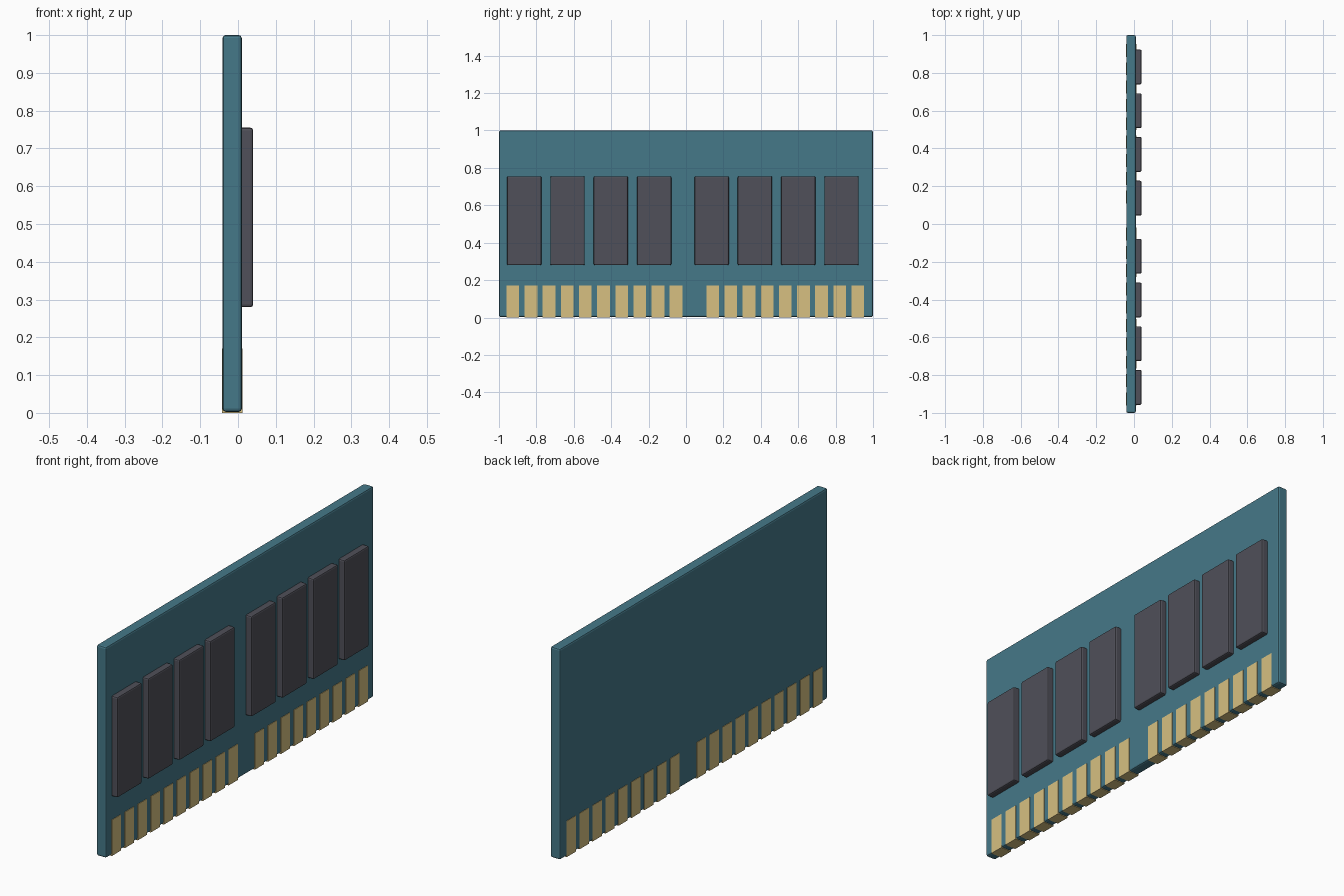
import bpy

if "Cube" in bpy.data.objects:
    bpy.data.objects.remove(bpy.data.objects["Cube"])


def material(name, color):
    m = bpy.data.materials.new(name)
    m.diffuse_color = color
    m.use_nodes = True
    m.node_tree.nodes["Principled BSDF"].inputs["Base Color"].default_value = m.diffuse_color
    return m


GREEN = material("board_teal", (0.06, 0.19, 0.25, 1))
DARK = material("chip_dark", (0.08, 0.08, 0.10, 1))
GOLD = material("contact_gold", (0.68, 0.53, 0.22, 1))


def box(name, lo, hi, mat, bevel=0.0, segments=2):
    """Box between two corners, optionally with rounded edges."""
    bpy.ops.mesh.primitive_cube_add(size=1, location=[(a + b) / 2 for a, b in zip(lo, hi)])
    ob = bpy.context.object
    ob.name = name
    ob.scale = [b - a for a, b in zip(lo, hi)]
    bpy.ops.object.transform_apply(location=False, rotation=False, scale=True)
    ob.data.materials.append(mat)
    if bevel:
        mod = ob.modifiers.new("Bevel", 'BEVEL')
        mod.width = bevel
        mod.segments = segments
    return ob


# Circuit board
box("circuit_board", (-0.041, -1, 0.003), (0.01, 1, 1), GREEN, 0.008)

# Memory chips: two groups of four
for group, start in (("left", -0.957), ("right", 0.045)):
    for i in range(4):
        y = start + i * 0.2315
        box(f"memory_chip_{group}_{i + 1}", (0.0, y, 0.28), (0.04, y + 0.184, 0.755), DARK, 0.007)

# Edge contacts wrapping both faces and the bottom edge
for group, start, count in (("left", -0.96, 10), ("right", 0.109, 9)):
    for i in range(count):
        y = start + i * 0.097
        box(f"edge_contact_{group}_{i + 1}", (-0.043, y, 0), (0.0125, y + 0.068, 0.17), GOLD)
